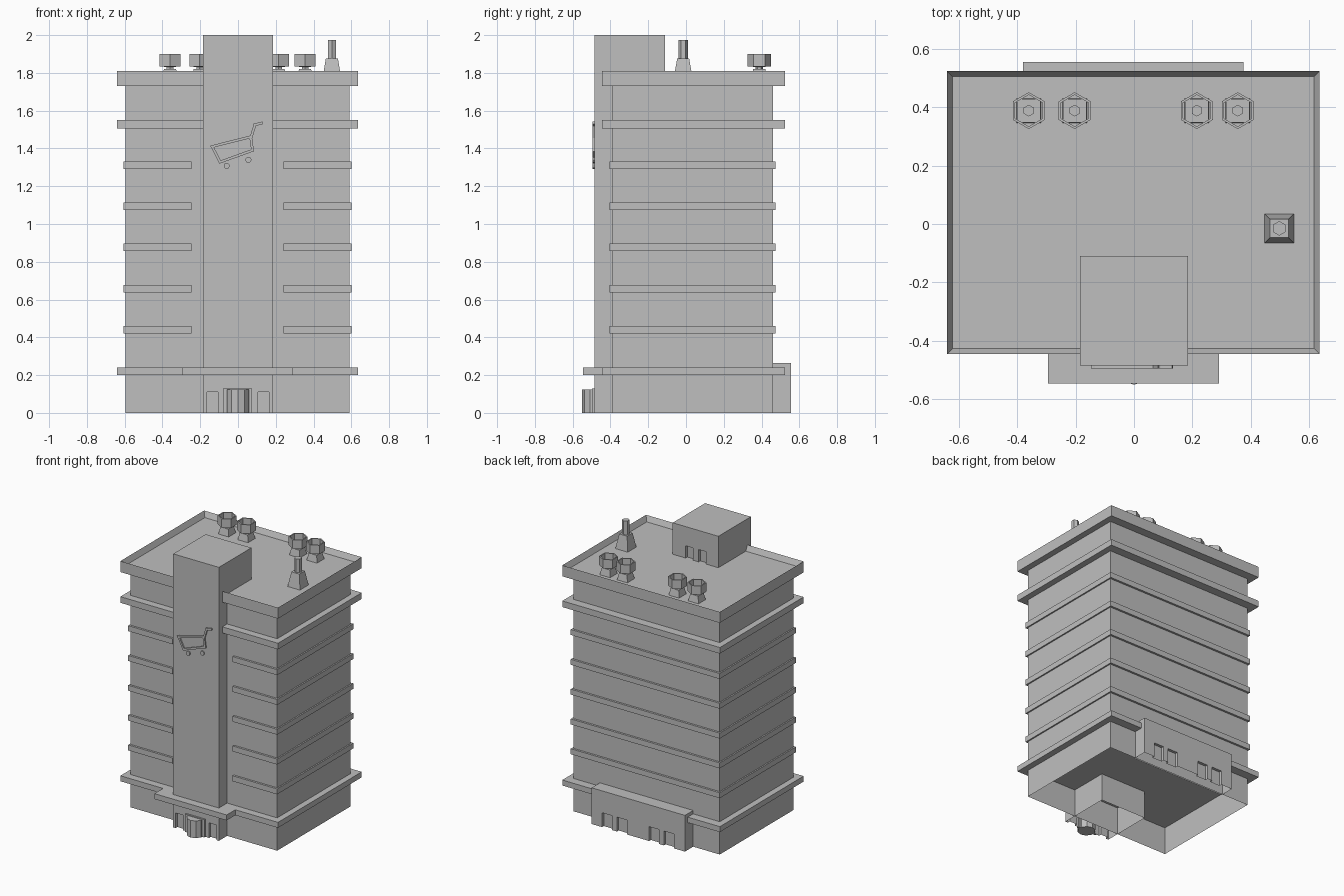
import bpy, bmesh, math
from mathutils import Vector

if "Cube" in bpy.data.objects:
    bpy.data.objects.remove(bpy.data.objects["Cube"])

grey = bpy.data.materials.new("plain grey")
grey.use_nodes = True
grey.diffuse_color = (0.52, 0.52, 0.52, 1)
grey.node_tree.nodes["Principled BSDF"].inputs["Base Color"].default_value = grey.diffuse_color


def finish(name, bm):
    bmesh.ops.recalc_face_normals(bm, faces=bm.faces)
    mesh = bpy.data.meshes.new(name)
    bm.to_mesh(mesh)
    bm.free()
    mesh.materials.append(grey)
    obj = bpy.data.objects.new(name, mesh)
    bpy.context.collection.objects.link(obj)
    return obj


def prism(name, outline, z0, z1):
    """Extrude a plan outline from z0 up to z1."""
    bm = bmesh.new()
    face = bm.faces.new([bm.verts.new((x, y, z0)) for x, y in outline])
    top = bmesh.ops.extrude_face_region(bm, geom=[face], use_keep_orig=True)["geom"]
    verts = [v for v in top if isinstance(v, bmesh.types.BMVert)]
    bmesh.ops.translate(bm, verts=verts, vec=(0, 0, z1 - z0))
    return finish(name, bm)


def box(name, x0, x1, y0, y1, z0, z1):
    return prism(name, [(x0, y0), (x1, y0), (x1, y1), (x0, y1)], z0, z1)


def ring(x, y, r, n):
    """Regular polygon with one corner pointing to the front."""
    return [(x + r * math.sin(math.tau * i / n), y - r * math.cos(math.tau * i / n))
            for i in range(n)]


def open_bottom(obj):
    bm = bmesh.new()
    bm.from_mesh(obj.data)
    low = [f for f in bm.faces if all(abs(v.co.z) < 0.001 for v in f.verts)]
    bmesh.ops.delete(bm, geom=low, context='FACES')
    bm.to_mesh(obj.data)
    bm.free()


def cut(obj, *bounds):
    """Recess a doorway with a temporary box."""
    cutter = box("cutter", *bounds)
    cutter.hide_render = True
    mod = obj.modifiers.new("doorway", 'BOOLEAN')
    mod.operation = 'DIFFERENCE'
    mod.solver = 'EXACT'
    mod.object = cutter
    bpy.context.view_layer.objects.active = obj
    bpy.ops.object.modifier_apply(modifier=mod.name)
    bpy.data.objects.remove(cutter)


# Main block, a shell open underneath
body = box("main_block", -0.595, 0.59, -0.39, 0.46, 0, 1.75)
open_bottom(body)

# Tower with entrance doors in front and roof doors behind
FRONT = -0.485
tower = box("front_tower", -0.185, 0.185, FRONT, -0.11, 0, 2)
for side in (-1, 1):
    a, b = sorted((side * 0.105, side * 0.165))
    cut(tower, a, b, FRONT - 0.1, FRONT + 0.02, -0.1, 0.11)
for x in (0.02, -0.085):
    cut(tower, x, x + 0.06, -0.13, 0, 1.7, 1.86)
open_bottom(tower)

# Rear annex with four doors
annex = box("rear_annex", -0.38, 0.375, 0.45, 0.555, 0, 0.265)
for x in (-0.29, -0.17, 0.09, 0.21):
    cut(annex, x, x + 0.08, 0.535, 0.7, -0.1, 0.105)
open_bottom(annex)

# Lower ledge widened into the entrance canopy
X0, X1, Y0, Y1 = -0.64, 0.635, -0.445, 0.523
prism("lower_ledge_and_canopy",
      [(X0, Y0), (-0.295, Y0), (-0.295, -0.545), (0.29, -0.545), (0.29, Y0),
       (X1, Y0), (X1, Y1), (X0, Y1)], 0.2, 0.24)
box("upper_ledge", X0, X1, Y0, Y1, 1.505, 1.55)

# Floor bands, broken beside the tower
for i in range(5):
    z = 0.44 + i * 0.218
    prism("floor_band", [(-0.605, -0.405), (-0.245, -0.405), (-0.245, -0.37),
                         (0.24, -0.37), (0.24, -0.405), (0.6, -0.405),
                         (0.6, 0.475), (-0.605, 0.475)], z - 0.02, z + 0.02)

# Parapet with sunken roof
roof = box("roof_parapet", X0, X1, Y0, Y1, 1.73, 1.81)
bm = bmesh.new()
bm.from_mesh(roof.data)
top = max(bm.faces, key=lambda f: f.calc_center_median().z)
bmesh.ops.inset_region(bm, faces=[top], thickness=0.026)
bmesh.ops.translate(bm, verts=top.verts, vec=(0, 0, -0.04))
bm.to_mesh(roof.data)
bm.free()


def frustum(name, x, y, z0, z1, half0, half1):
    bm = bmesh.new()
    bmesh.ops.create_cube(bm, size=2)
    for v in bm.verts:
        half, z = (half1, z1) if v.co.z > 0 else (half0, z0)
        v.co = Vector((x + v.co.x * half, y + v.co.y * half, z))
    return finish(name, bm)


def tube(name, x, y, outer, inner, z0, z1):
    """Open six-sided tube."""
    bm = bmesh.new()
    loops = [[bm.verts.new((px, py, z)) for px, py in ring(x, y, r, 6)]
             for r, z in ((outer, z0), (outer, z1), (inner, z1), (inner, z0))]
    for k in range(4):
        a, b = loops[k], loops[(k + 1) % 4]
        for i in range(6):
            j = (i + 1) % 6
            bm.faces.new((a[i], a[j], b[j], b[i]))
    return finish(name, bm)


# Roof vents
for x in (-0.36, -0.203, 0.215, 0.355):
    y = 0.388
    frustum("vent_base", x, y, 1.77, 1.82, 0.042, 0.032)
    prism("vent_stem", ring(x, y, 0.02, 6), 1.82, 1.85)
    frustum("vent_collar", x, y, 1.83, 1.84, 0.03, 0.04)
    tube("vent_hood", x, y, 0.063, 0.054, 1.835, 1.9)

# Chimney
frustum("chimney_base", 0.497, -0.015, 1.77, 1.875, 0.05, 0.032)
prism("chimney_pipe", ring(0.497, -0.015, 0.025, 6), 1.87, 1.975)

# Revolving door and its frame
box("entrance_frame", -0.08, 0.075, FRONT - 0.012, FRONT + 0.005, 0, 0.13)
prism("revolving_door", ring(0, -0.49, 0.06, 10), 0, 0.125)


# Raised trolley symbol on the tower
def bar(name, a, b, width=0.014):
    a, b = Vector(a), Vector(b)
    d = (b - a).normalized() * width / 2
    n = Vector((-d.y, d.x))
    obj = prism(name, [a - d - n, b + d - n, b + d + n, a - d + n], 0, 0.01)
    stand_up(obj)


def stand_up(obj):
    for v in obj.data.vertices:
        v.co = (v.co.x, FRONT - v.co.z, v.co.y)


path = [(0.125, 1.534), (0.09, 1.526), (0.068, 1.455), (0.077, 1.39),
        (-0.095, 1.328), (-0.137, 1.41), (0.068, 1.462)]
for a, b in zip(path, path[1:]):
    bar("trolley_rail", a, b)
for x, z in ((-0.06, 1.308), (0.055, 1.34)):
    stand_up(prism("trolley_wheel", ring(x, z, 0.016, 10), 0, 0.01))
